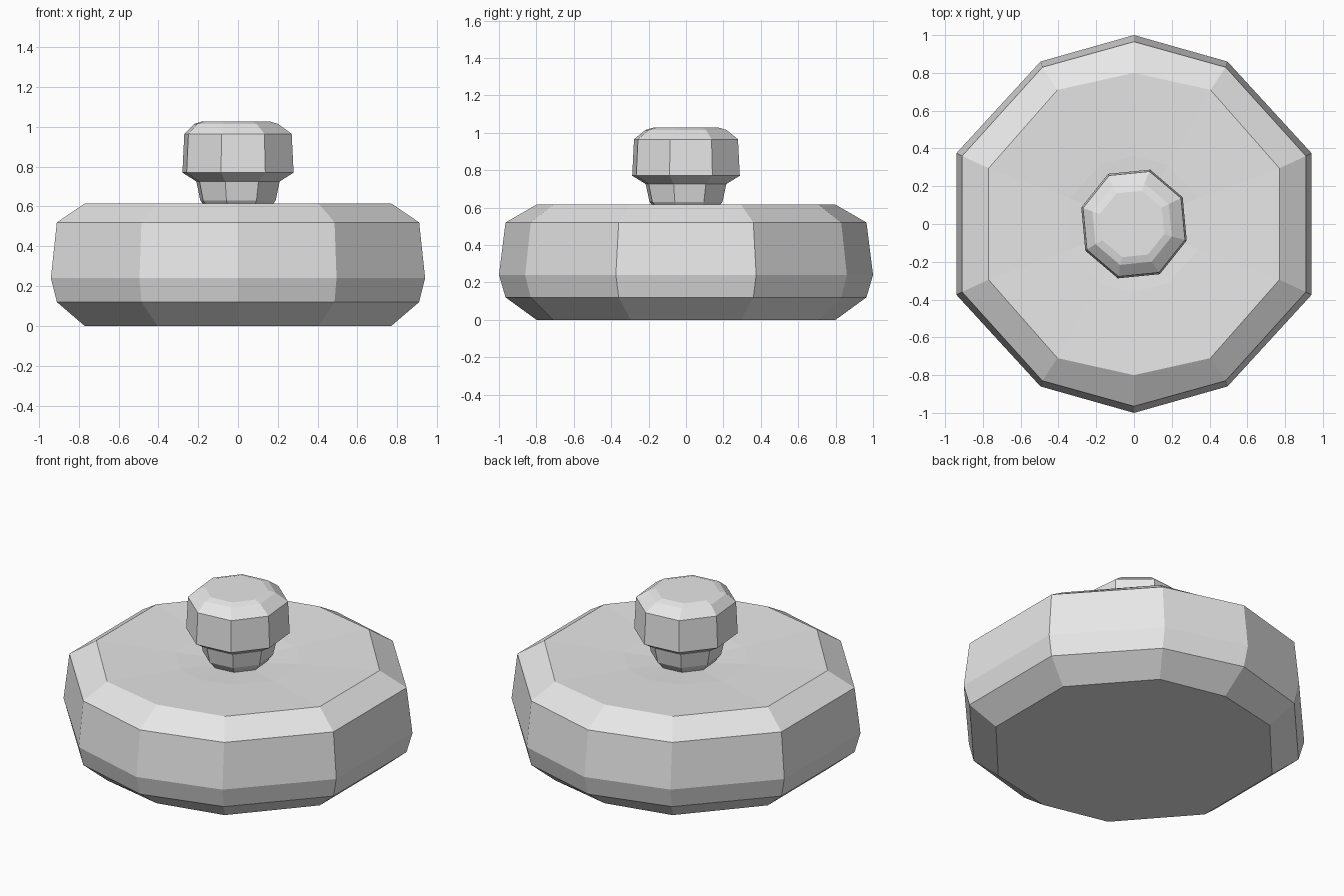
import bpy
import bmesh
import math

cube = bpy.data.objects.get("Cube")
if cube:
    bpy.data.objects.remove(cube, do_unlink=True)

grey = bpy.data.materials.new("light grey")
grey.use_nodes = True
grey.diffuse_color = (0.8, 0.8, 0.8, 1)
grey.node_tree.nodes["Principled BSDF"].inputs["Base Color"].default_value = (0.8, 0.8, 0.8, 1)


def loft(name, rings):
    """Skin a stack of equal-sided rings, closing both ends, with flat faces."""
    bm = bmesh.new()
    loops = [[bm.verts.new(p) for p in ring] for ring in rings]
    n = len(loops[0])
    for low, high in zip(loops, loops[1:]):
        for i in range(n):
            j = (i + 1) % n
            bm.faces.new((low[i], low[j], high[j], high[i]))
    bm.faces.new(loops[0][::-1])
    bm.faces.new(loops[-1])
    bmesh.ops.recalc_face_normals(bm, faces=bm.faces)
    mesh = bpy.data.meshes.new(name)
    bm.to_mesh(mesh)
    bm.free()
    mesh.materials.append(grey)
    obj = bpy.data.objects.new(name, mesh)
    bpy.context.collection.objects.link(obj)
    return obj


def ten_sided(z, tip, shoulder, side):
    """Ten-sided ring mirrored in x and y from one quarter."""
    (ax, ay), (bx, by) = shoulder, side
    return [(x, y, z) for x, y in (
        (0, tip), (-ax, ay), (-bx, by), (-bx, -by), (-ax, -ay),
        (0, -tip), (ax, -ay), (bx, -by), (bx, by), (ax, ay))]


def scaled(z, s):
    return ten_sided(z, s, (0.5 * s, 0.87 * s), (0.95 * s, 0.38 * s))


def eight_sided(z, r, dx=0.0):
    """Slightly turned octagon, a little longer in y."""
    angles = [math.radians(28 + 45 * i) for i in range(8)]
    return [(r * 0.99 * math.cos(a) + dx, r * 1.02 * math.sin(a), z) for a in angles]


# Wide base with chamfered rims and a shallow dished top
rim = ((0.405, 0.71), (0.77, 0.295))
edge = ((0.485, 0.83), (0.91, 0.36))
loft("base", [
    ten_sided(0, 0.8, *rim),
    ten_sided(0.12, 0.965, *edge),
    ten_sided(0.24, 1.0, (0.495, 0.86), (0.94, 0.375)),
    ten_sided(0.52, 0.965, *edge),
    ten_sided(0.615, 0.8, *rim),
    scaled(0.6, 0.36),
    scaled(0.585, 0.15),
])

# Short neck rising from the dish
loft("neck", [
    eight_sided(0.57, 0.15),
    eight_sided(0.63, 0.2),
    eight_sided(0.73, 0.222),
])

# Knob with a flared underside and a bevelled crown
loft("knob", [
    eight_sided(0.722, 0.215),
    eight_sided(0.77, 0.295),
    eight_sided(0.965, 0.285),
    eight_sided(1.015, 0.222, -0.01),
    eight_sided(1.027, 0.18, -0.01),
])
